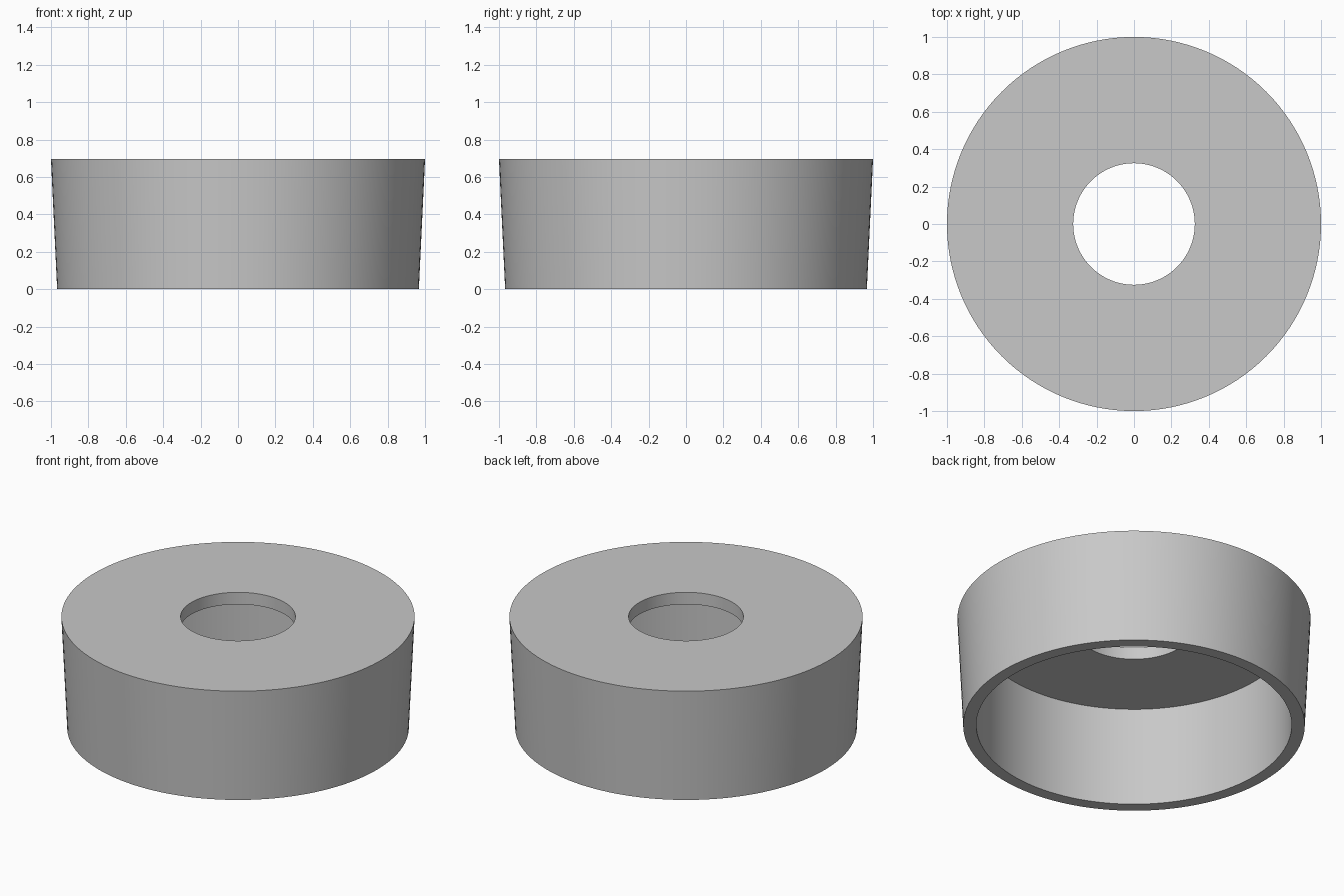
import bpy
import bmesh
import math

cube = bpy.data.objects.get("Cube")
if cube:
    bpy.data.objects.remove(cube, do_unlink=True)

SEGMENTS = 128
HEIGHT = 0.695
TOP_THICKNESS = 0.075
HOLE_RADIUS = 0.325
INNER_RADIUS = 0.893

# Plain grey material
grey = bpy.data.materials.new("plain_grey")
grey.use_nodes = True
colour = (0.58, 0.58, 0.58, 1)
grey.diffuse_color = colour
grey.node_tree.nodes["Principled BSDF"].inputs["Base Color"].default_value = colour

# Closed wall section: tapered outside, flat top with hole, open underside
section = [
    (0.967, 0),
    (1, HEIGHT),
    (HOLE_RADIUS, HEIGHT),
    (HOLE_RADIUS, HEIGHT - TOP_THICKNESS),
    (INNER_RADIUS, HEIGHT - TOP_THICKNESS),
    (INNER_RADIUS, 0),
]

# Revolve the section around the vertical axis
bm = bmesh.new()
points = [bm.verts.new((r, 0, z)) for r, z in section]
edges = [bm.edges.new((a, b)) for a, b in zip(points, points[1:] + points[:1])]
bmesh.ops.spin(bm, geom=points + edges, cent=(0, 0, 0), axis=(0, 0, 1),
               angle=math.tau, steps=SEGMENTS, use_merge=True)
bmesh.ops.remove_doubles(bm, verts=bm.verts, dist=0.0001)
bmesh.ops.recalc_face_normals(bm, faces=bm.faces)

mesh = bpy.data.meshes.new("ring_cap")
bm.to_mesh(mesh)
bm.free()
mesh.materials.append(grey)
cap = bpy.data.objects.new("ring_cap", mesh)
bpy.context.collection.objects.link(cap)

# Smooth walls with crisp rims
bpy.ops.object.select_all(action="DESELECT")
cap.select_set(True)
bpy.context.view_layer.objects.active = cap
bpy.ops.object.shade_smooth_by_angle(angle=math.radians(30))
